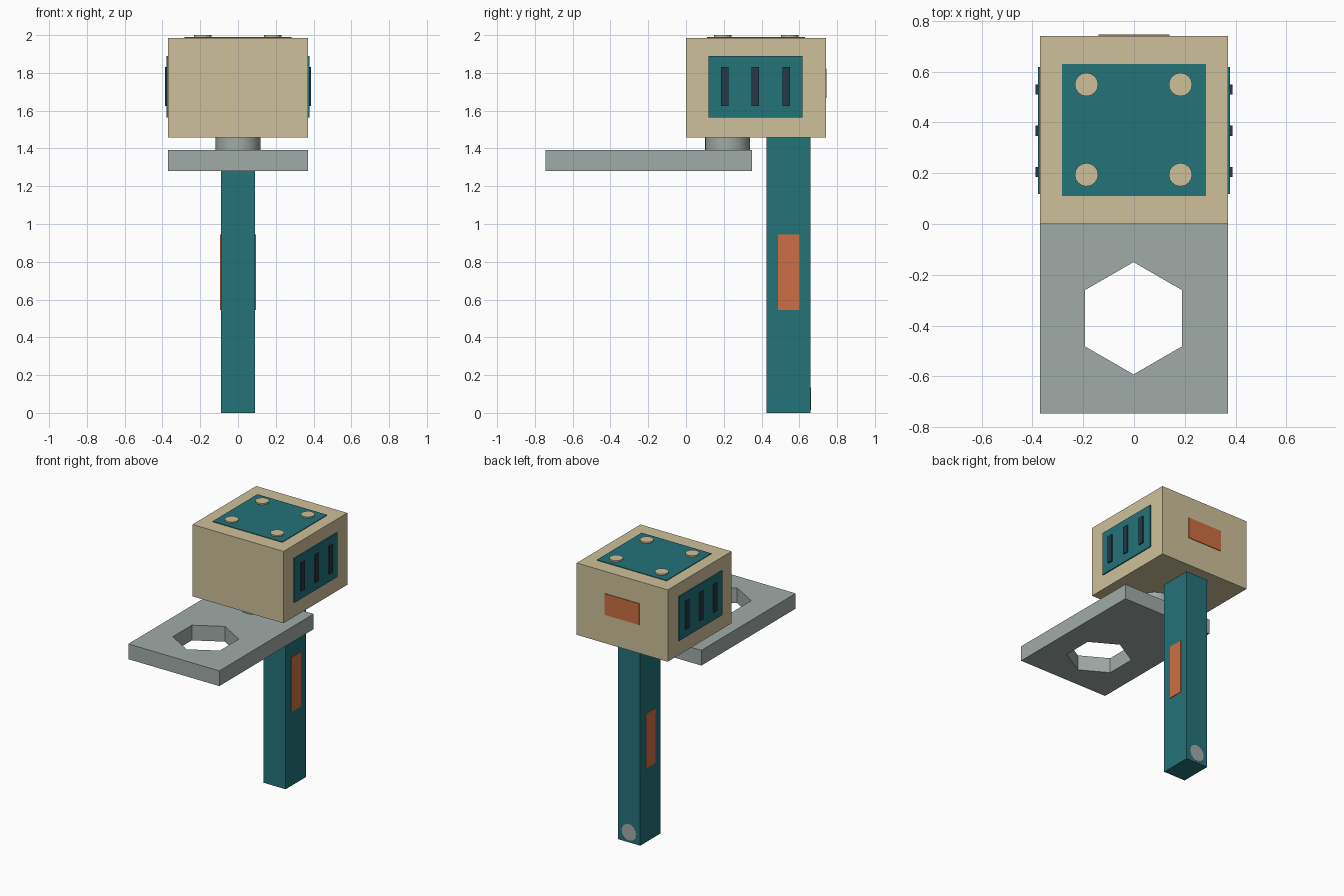
import bpy
import math

if "Cube" in bpy.data.objects:
    bpy.data.objects.remove(bpy.data.objects["Cube"])


def material(name, rgb):
    m = bpy.data.materials.new(name)
    lin = [((c / 255 + 0.055) / 1.055) ** 2.4 for c in rgb]
    m.diffuse_color = (*lin, 1)
    m.use_nodes = True
    m.node_tree.nodes["Principled BSDF"].inputs["Base Color"].default_value = m.diffuse_color
    return m


TAN = material("tan", (207, 192, 155))
TEAL = material("teal", (36, 115, 122))
ORANGE = material("orange", (205, 111, 67))
DARK = material("dark_slate", (38, 56, 72))
STEEL = material("steel", (160, 171, 167))


def finish(name, mat):
    ob = bpy.context.object
    ob.name = name
    if mat:
        ob.data.materials.append(mat)
    return ob


def box(name, x, y, z, mat):
    """Box from (min, max) ranges on each axis."""
    ranges = (x, y, z)
    bpy.ops.mesh.primitive_cube_add(size=1, location=[(a + b) / 2 for a, b in ranges])
    ob = finish(name, mat)
    ob.scale = [b - a for a, b in ranges]
    bpy.ops.object.transform_apply(location=False, rotation=False, scale=True)
    return ob


def cylinder(name, sides, radius, depth, loc, mat, rot=(0, 0, 0), smooth=False):
    bpy.ops.mesh.primitive_cylinder_add(vertices=sides, radius=radius, depth=depth,
                                        location=loc, rotation=rot)
    ob = finish(name, mat)
    if smooth:
        bpy.ops.object.shade_smooth_by_angle()
    return ob


# Head with top and rear panels
box("head", (-0.37, 0.37), (0, 0.74), (1.457, 1.985), TAN)
box("top_panel", (-0.283, 0.283), (0.11, 0.63), (1.97, 1.99), TEAL)
box("rear_panel", (-0.14, 0.14), (0.73, 0.745), (1.667, 1.823), ORANGE)

# Round studs on the top panel
for x in (-0.187, 0.183):
    for y in (0.194, 0.549):
        cylinder("top_stud", 16, 0.046, 0.02, (x, y, 1.99), TAN)

# Side vents with three slats, and handle inlays, on both sides
for s in (-1, 1):
    def span(a, b):
        return sorted((s * a, s * b))
    box("side_vent", span(0.36, 0.378), (0.118, 0.618), (1.565, 1.89), TEAL)
    for y in (0.205, 0.367, 0.53):
        box("vent_slat", span(0.365, 0.387), (y - 0.02, y + 0.02), (1.625, 1.832), DARK)
    box("handle_inlay", span(0.08, 0.094), (0.488, 0.6), (0.545, 0.945), ORANGE)

# Handle with a flush pin at its base
box("handle", (-0.09, 0.09), (0.425, 0.66), (0, 1.457), TEAL)
cylinder("handle_pin", 20, 0.06, 0.1, (0, 0.611, 0.075), STEEL,
         rot=(math.pi / 2, 0, 0), smooth=True)

# Neck and base plate with a hexagonal through-hole
cylinder("neck", 24, 0.119, 0.075, (0, 0.219, 1.4235), STEEL, smooth=True)
plate = box("plate", (-0.37, 0.37), (-0.745, 0.35), (1.28, 1.392), STEEL)
cutter = cylinder("hex_cutter", 6, 0.221, 0.4, (-0.002, -0.371, 1.335), None)
bpy.context.view_layer.objects.active = plate
mod = plate.modifiers.new("hex_hole", "BOOLEAN")
mod.operation = "DIFFERENCE"
mod.solver = "EXACT"
mod.object = cutter
bpy.ops.object.modifier_apply(modifier=mod.name)
bpy.data.objects.remove(cutter)
